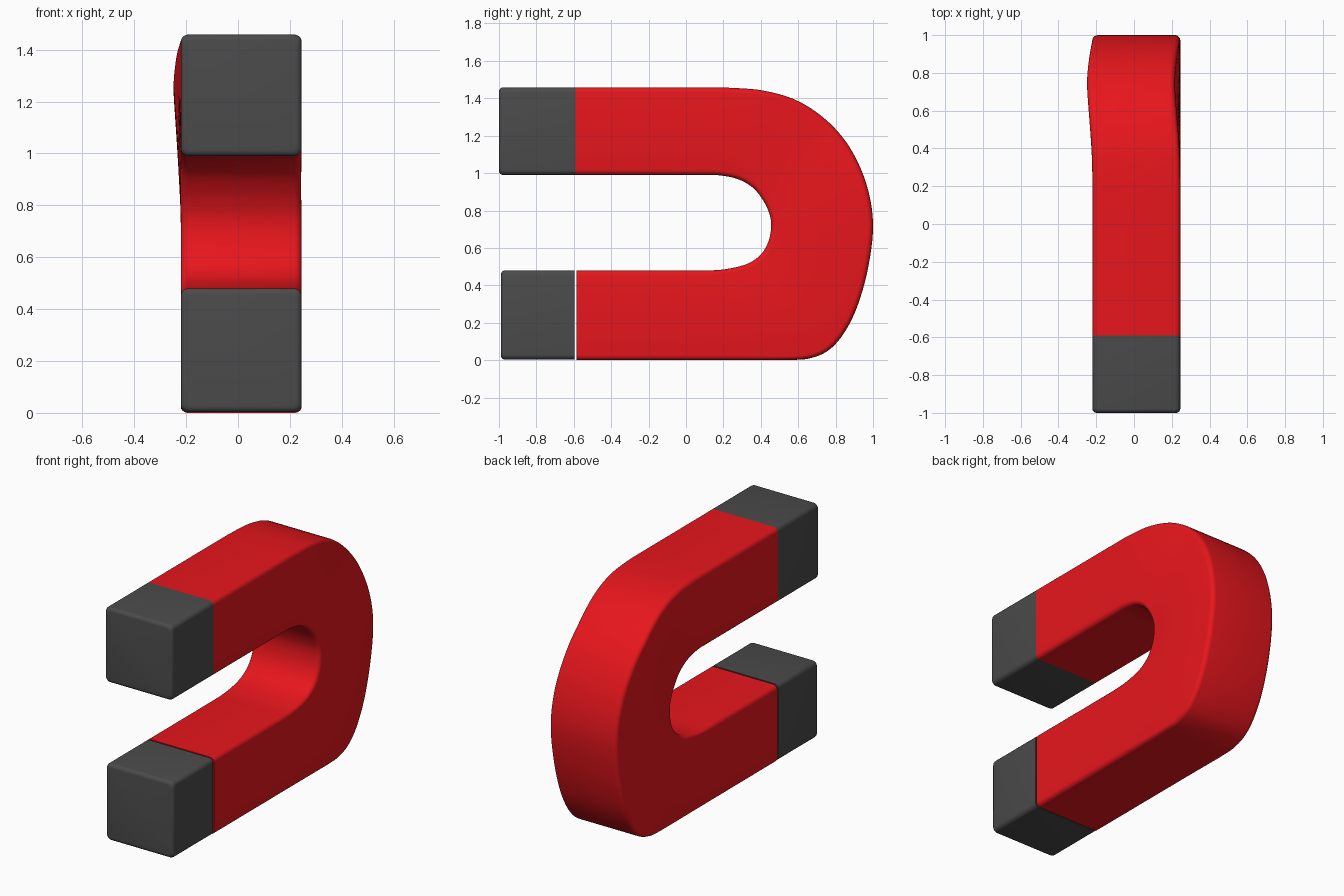
import bpy, bmesh, math
from mathutils import Vector

if "Cube" in bpy.data.objects:
    bpy.data.objects.remove(bpy.data.objects["Cube"])

X_MID, HALF_W, RADIUS = 0.0125, 0.2325, 0.028
RED, GREY = (0.80, 0.008, 0.012, 1), (0.07, 0.07, 0.07, 1)


def material(name, colour):
    mat = bpy.data.materials.new(name)
    mat.diffuse_color = colour
    mat.use_nodes = True
    mat.node_tree.nodes["Principled BSDF"].inputs["Base Color"].default_value = mat.diffuse_color
    return mat


def section(outer, inner, dx, inset):
    """Rounded rectangle spanning inner to outer edge; the outer edge leans by dx."""
    across = outer - inner
    length = across.length
    half_h, half_w = length / 2 - inset, HALF_W - inset
    pts = []
    for k, (sx, sv) in enumerate([(1, 1), (-1, 1), (-1, -1), (1, -1)]):
        for j in range(6):
            a = math.pi / 2 * (k + j / 5)
            x = sx * (half_w - RADIUS) + RADIUS * math.cos(a)
            v = sv * (half_h - RADIUS) + RADIUS * math.sin(a)
            t = v / length + 0.5
            p = inner + across * t
            pts.append((X_MID + x + dx * t, p.x, p.y))
    return pts


def loft(name, stations, mat):
    """stations: outer y, outer z, inner y, inner z, lean, inset"""
    bm = bmesh.new()
    rings = [[bm.verts.new(p) for p in section(Vector(s[:2]), Vector(s[2:4]), s[4], s[5])]
             for s in stations]
    n = len(rings[0])
    for a, b in zip(rings, rings[1:]):
        for i in range(n):
            bm.faces.new((a[i], a[(i + 1) % n], b[(i + 1) % n], b[i]))
    bm.faces.new(rings[0])
    bm.faces.new(rings[-1])
    bmesh.ops.recalc_face_normals(bm, faces=bm.faces)
    mesh = bpy.data.meshes.new(name)
    bm.to_mesh(mesh)
    bm.free()
    mesh.materials.append(mat)
    obj = bpy.data.objects.new(name, mesh)
    bpy.context.collection.objects.link(obj)
    bpy.ops.object.select_all(action='DESELECT')
    obj.select_set(True)
    bpy.context.view_layer.objects.active = obj
    bpy.ops.object.shade_smooth_by_angle(angle=math.radians(35))


def smooth_path(keys, steps=5):
    """Catmull-Rom interpolation through the key stations."""
    out = []
    for i in range(len(keys) - 1):
        p = [keys[min(max(i + k, 0), len(keys) - 1)] for k in (-1, 0, 1, 2)]
        for s in range(steps):
            t = s / steps
            out.append(tuple(0.5 * (2 * b + (c - a) * t + (2 * a - 5 * b + 4 * c - d) * t * t
                                    + (3 * b - a - 3 * c + d) * t ** 3)
                             for a, b, c, d in zip(*p)))
    return [s + (0,) for s in out + [keys[-1]]]


# Red horseshoe body, from the upper arm round to the lower arm
body = [
    (-0.59, 1.458, -0.59, 0.99, 0), (-0.2, 1.458, -0.2, 0.99, 0),
    (0.08, 1.458, 0.08, 0.99, 0), (0.24, 1.456, 0.18, 0.988, 0),
    (0.42, 1.44, 0.28, 0.967, -0.006), (0.60, 1.385, 0.36, 0.92, -0.02),
    (0.76, 1.275, 0.415, 0.85, -0.03), (0.88, 1.13, 0.445, 0.785, -0.021),
    (0.965, 0.94, 0.455, 0.735, -0.007), (1.0, 0.73, 0.452, 0.68, 0),
    (0.975, 0.50, 0.435, 0.62, 0), (0.917, 0.29, 0.40, 0.565, 0),
    (0.845, 0.145, 0.345, 0.523, 0), (0.765, 0.055, 0.28, 0.5, 0),
    (0.67, 0.012, 0.2, 0.485, 0), (0.55, 0.001, 0.13, 0.48, 0),
    (0.2, 0, 0.05, 0.48, 0), (-0.2, 0, -0.2, 0.48, 0), (-0.585, 0, -0.585, 0.48, 0),
]
loft("horseshoe_body", smooth_path(body), material("red_paint", RED))

# Grey pole tips with rounded front edges
steel = material("dark_steel", GREY)
for name, front, back, top, bottom in [("upper_tip", -1.0, -0.59, 1.458, 0.99),
                                       ("lower_tip", -0.99, -0.595, 0.48, 0.003)]:
    ends = []
    for j in range(5):
        a = math.pi / 2 * j / 4
        y = front + 0.022 * (1 - math.sin(a))
        ends.append((y, top, y, bottom, 0, 0.022 * (1 - math.cos(a))))
    loft(name, ends[::-1] + [(back, top, back, bottom, 0, 0)], steel)
